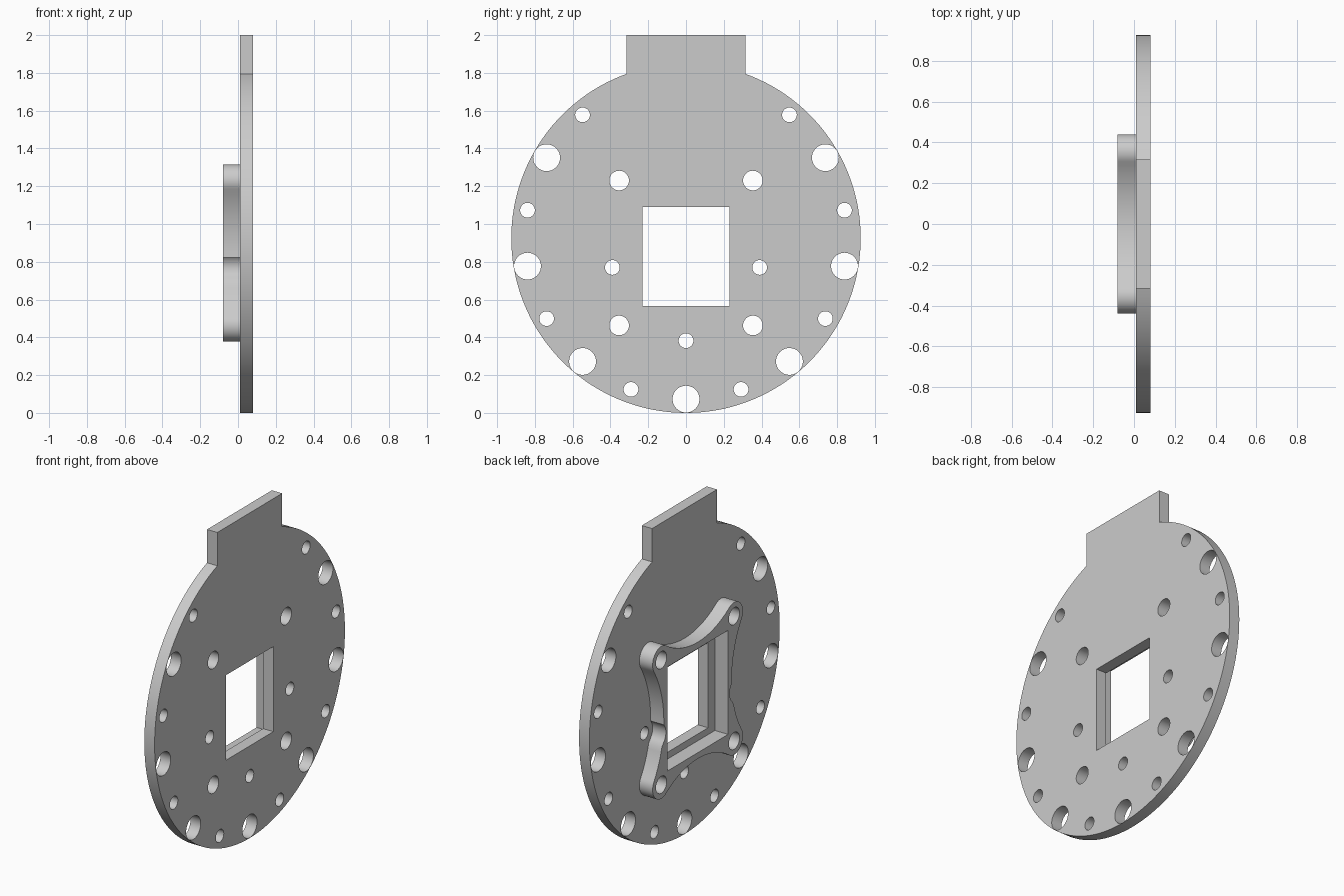
import bpy
from math import sin, cos, pi, radians, atan2, hypot

cube = bpy.data.objects.get("Cube")
if cube:
    bpy.data.objects.remove(cube, do_unlink=True)

grey = bpy.data.materials.new("light_grey")
grey.use_nodes = True
colour = (0.6, 0.6, 0.6, 1)
grey.diffuse_color = colour
grey.node_tree.nodes["Principled BSDF"].inputs["Base Color"].default_value = colour


def arc(c, r, a0, a1, n):
    """Points on an arc around c, in the (y, z) plane."""
    steps = [a0 + (a1 - a0) * i / n for i in range(n + 1)]
    return [(c[0] + r * cos(a), c[1] + r * sin(a)) for a in steps]


def circle(c, r, n=40):
    return arc(c, r, 0, 2 * pi, n)[:-1]


def rect(y, z0, z1):
    return [(-y, z0), (y, z0), (y, z1), (-y, z1)]


def angle(a, b):
    """Direction from a to b."""
    return atan2(b[1] - a[1], b[0] - a[0])


def sheet(name, loops, x0, x1):
    """Flat part cut from an outline with holes, x0 to x1 thick."""
    curve = bpy.data.curves.new(name, "CURVE")
    curve.dimensions = "2D"
    curve.fill_mode = "BOTH"
    curve.extrude = (x1 - x0) / 2
    for pts in loops:
        s = curve.splines.new("POLY")
        s.points.add(len(pts) - 1)
        for p, (y, z) in zip(s.points, pts):
            p.co = (y, z, 0, 1)
        s.use_cyclic_u = True
    ob = bpy.data.objects.new(name, curve)
    bpy.context.collection.objects.link(ob)
    ob.rotation_euler = (pi / 2, 0, pi / 2)
    ob.location.x = (x0 + x1) / 2
    bpy.ops.object.select_all(action="DESELECT")
    ob.select_set(True)
    bpy.context.view_layer.objects.active = ob
    bpy.ops.object.convert(target="MESH")
    ob = bpy.context.object
    bpy.ops.object.mode_set(mode="EDIT")
    bpy.ops.mesh.select_all(action="SELECT")
    bpy.ops.mesh.remove_doubles(threshold=0.0001)
    bpy.ops.mesh.normals_make_consistent(inside=False)
    bpy.ops.object.mode_set(mode="OBJECT")
    ob.data.materials.clear()
    ob.data.materials.append(grey)
    bpy.ops.object.shade_smooth_by_angle(angle=radians(25))
    return ob


# Shared hole layout
centre, radius, ring = (0, 0.925), 0.925, 0.852
top_boss, low_boss = (0.354, 1.23), (0.354, 0.463)
side_hole = (0.39, 0.77)
screws = [circle((s * b[0], b[1]), 0.052) for b in (top_boss, low_boss) for s in (1, -1)]

# Disc with tab
tab = 0.315
a = atan2((radius ** 2 - tab ** 2) ** 0.5, tab)
outline = arc(centre, radius, pi - a, 2 * pi + a, 128) + [(tab, 2), (-tab, 2)]
holes = [rect(0.229, 0.567, 1.09)] + screws
holes += [circle((s * side_hole[0], side_hole[1]), 0.039) for s in (1, -1)]
holes.append(circle((0, 0.382), 0.039))

# Rim holes, alternating large and small
for i in range(15):
    t = radians(50 - 20 * i)
    if i > 14:
        break
    pos = (ring * cos(t), centre[1] + ring * sin(t))
    holes.append(circle(pos, 0.071 if i % 2 else 0.039))
sheet("disc_plate", [outline] + holes, 0.01, 0.08)

# Raised frame: rounded corners joined by hollow arcs, notched beside the side holes
boss_r = 0.085
mid = (top_boss[1] + low_boss[1]) / 2
top_c, low_c = (0, 1.745), (0, 2 * mid - 1.745)
side_c = (0.9745, mid)
top_r = hypot(top_boss[0], top_c[1] - top_boss[1]) - boss_r
side_r = hypot(side_c[0] - top_boss[0], top_boss[1] - mid) - boss_r
n0, n1 = (0.331, 0.823), (0.336, 0.717)
half = arc(top_c, top_r, -pi / 2, angle(top_c, top_boss), 16)
half += arc(top_boss, boss_r, angle(top_boss, top_c), angle(top_boss, side_c), 20)[1:]
half += arc(side_c, side_r, angle(side_c, top_boss), angle(side_c, n0) % (2 * pi), 12)[1:]
half += arc(side_hole, 0.08, angle(side_hole, n0), angle(side_hole, n1) % (2 * pi), 12)[1:]
half += arc(side_c, side_r, angle(side_c, n1) % (2 * pi), angle(side_c, low_boss) % (2 * pi), 8)[1:]
half += arc(low_boss, boss_r, angle(low_boss, side_c), angle(low_boss, low_c), 20)[1:]
half += arc(low_c, top_r, angle(low_c, low_boss), pi / 2, 16)[1:]
frame = half + [(-y, z) for y, z in reversed(half[1:-1])]
sheet("raised_frame", [frame, rect(0.295, 0.525, 1.165)] + screws, -0.08, 0.01)
